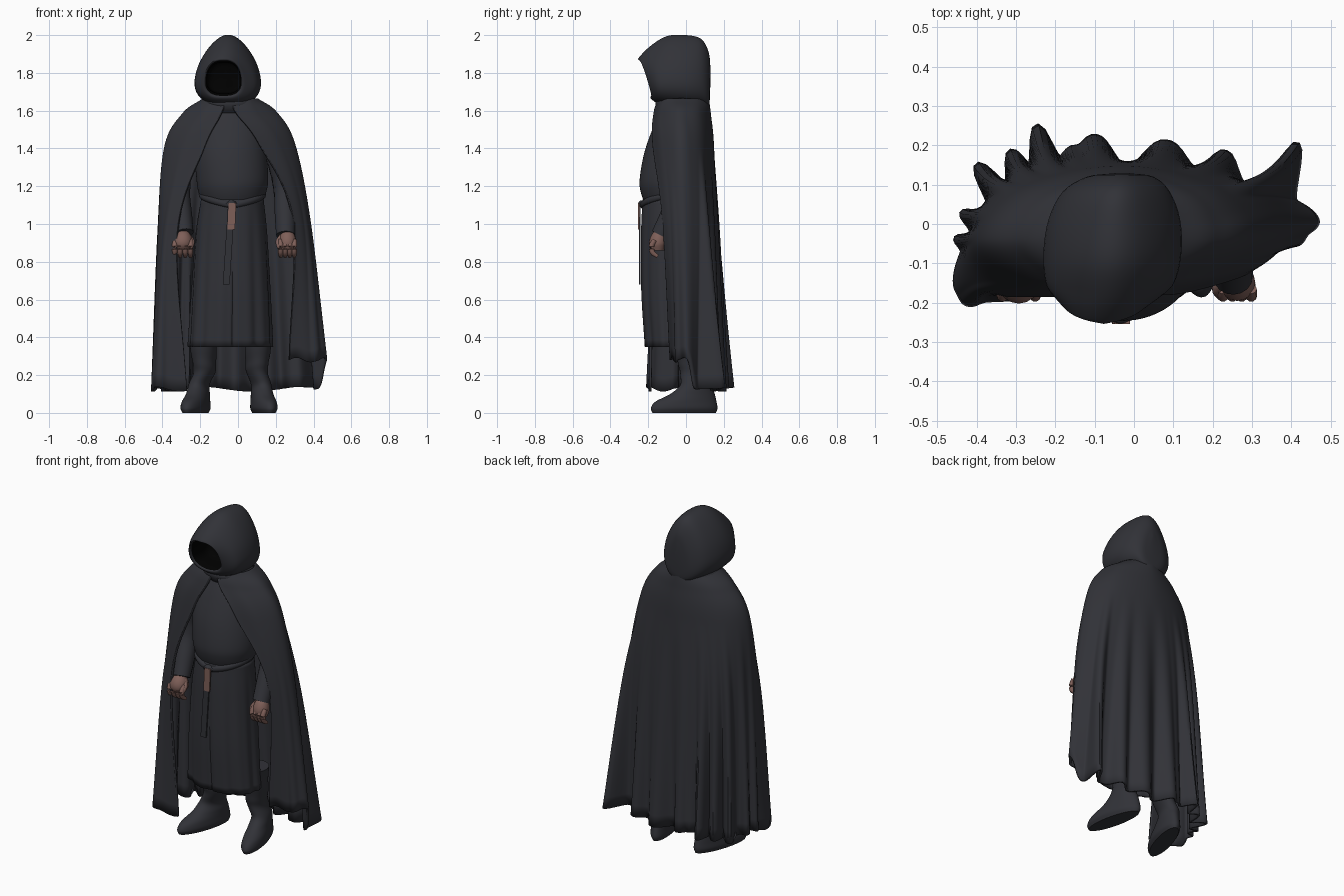
import bpy, bmesh, math
from mathutils import Vector

if "Cube" in bpy.data.objects:
    bpy.data.objects.remove(bpy.data.objects["Cube"])


def material(name, rgb):
    m = bpy.data.materials.new(name)
    m.diffuse_color = (*rgb, 1)
    m.use_nodes = True
    m.node_tree.nodes["Principled BSDF"].inputs["Base Color"].default_value = m.diffuse_color
    return m


CLOTH = material("charcoal cloth", (0.031, 0.032, 0.039))
BLACK = material("black void", (0, 0, 0))
SKIN = material("brown skin", (0.21, 0.115, 0.098))


def spline(pts, t):
    """Catmull-Rom through tuples, t in 0..1."""
    n = len(pts) - 1
    f = min(max(t, 0), 1) * n
    i = min(int(f), n - 1)
    f -= i
    p1, p2 = pts[i], pts[i + 1]
    p0 = pts[i - 1] if i else tuple(2 * a - b for a, b in zip(p1, p2))
    p3 = pts[i + 2] if i + 2 <= n else tuple(2 * b - a for a, b in zip(p1, p2))
    return tuple(0.5 * (2 * b + (c - a) * f + (2 * a - 5 * b + 4 * c - d) * f * f
                        + (3 * b - a - 3 * c + d) * f ** 3)
                 for a, b, c, d in zip(p0, p1, p2, p3))


def skin_rings(name, rings, mats, closed=True, caps=True, thick=0, rule=None):
    """Joins rows of points into a smooth surface."""
    bm = bmesh.new()
    rows = [[bm.verts.new(p) for p in r] for r in rings]
    n = len(rows[0])
    for k in range(len(rows) - 1):
        for j in range(n if closed else n - 1):
            a, b = rows[k], rows[k + 1]
            f = bm.faces.new((a[j], a[(j + 1) % n], b[(j + 1) % n], b[j]))
            f.material_index = rule(k) if rule else 0
    if caps:
        bm.faces.new(rows[0]).material_index = rule(0) if rule else 0
        bm.faces.new(rows[-1])
    bmesh.ops.recalc_face_normals(bm, faces=bm.faces)
    me = bpy.data.meshes.new(name)
    bm.to_mesh(me)
    bm.free()
    ob = bpy.data.objects.new(name, me)
    bpy.context.collection.objects.link(ob)
    for m in mats:
        me.materials.append(m)
    for p in me.polygons:
        p.use_smooth = True
    if thick:
        s = ob.modifiers.new("thickness", 'SOLIDIFY')
        s.thickness, s.offset = thick, 0
    bpy.context.view_layer.objects.active = ob
    ob.select_set(True)
    bpy.ops.object.shade_smooth_by_angle(angle=math.radians(50))
    ob.select_set(False)
    return ob


def stack(name, keys, mat=CLOTH, steps=24, n=64, ripple=None, yaw=0, **kw):
    """Ellipses (cx, cy, rx, ry, z) stacked upward."""
    rings = []
    for k in range(steps + 1):
        t = k / steps
        cx, cy, rx, ry, z = spline(keys, t)
        row = []
        for j in range(n):
            a = 2 * math.pi * j / n
            s = 1 + (ripple(a, t) if ripple else 0)
            dx, dy = rx * s * math.cos(a), ry * s * math.sin(a) + cy
            row.append((cx + dx * math.cos(yaw) - dy * math.sin(yaw),
                        dx * math.sin(yaw) + dy * math.cos(yaw), z))
        rings.append(row)
    return skin_rings(name, rings, [mat], **kw)


def tube(name, path, mat=CLOTH, steps=16, n=16):
    """Round sweep along (x, y, z, radius)."""
    rings = []
    for k in range(steps + 1):
        p = spline(path, k / steps)
        d = Vector(spline(path, k / steps + 0.01)[:3]) - Vector(spline(path, k / steps - 0.01)[:3])
        q = d.to_track_quat('Z', 'Y')
        rings.append([Vector(p[:3]) + q @ Vector((p[3] * math.cos(a), p[3] * math.sin(a), 0))
                      for a in (2 * math.pi * j / n for j in range(n))])
    return skin_rings(name, rings, [mat])


# Cape: five cross-sections from the right-hand front edge round the back
LEVELS = [
    [(-.04, -.14), (.06, -.105), (.10, -.03), (.07, .06), (-.03, .115), (-.14, .06), (-.18, -.03), (-.14, -.105), (-.06, -.14)],
    [(-.01, -.165), (.10, -.13), (.20, -.04), (.15, .07), (-.03, .125), (-.22, .07), (-.29, -.04), (-.20, -.13), (-.09, -.165)],
    [(.11, -.172), (.22, -.12), (.295, -.02), (.21, .09), (-.03, .142), (-.28, .09), (-.385, -.04), (-.30, -.14), (-.18, -.178)],
    [(.29, -.12), (.34, -.08), (.375, 0), (.285, .10), (-.03, .15), (-.32, .10), (-.415, -.05), (-.39, -.15), (-.32, -.18)],
    [(.27, -.08), (.38, -.05), (.465, .01), (.335, .08), (-.03, .13), (-.32, .08), (-.43, -.06), (-.44, -.18), (-.27, -.19)]]
LEVEL_Z = [(1.66,), (1.58,), (1.40,), (0.95,), (0.13,)]
# Fold ridges: place along the hem, depth, width
FOLDS = [(.16, .015, .02), (.355, .14, .014), (.42, .08, .014), (.465, .085, .02), (.525, .095, .019),
         (.55, .05, .01), (.574, .14, .012), (.604, .095, .013),
         (.64, .10, .012), (.695, .045, .012), (.74, .03, .012), (.90, .015, .02)]


def cape_point(u, v):
    x, y = spline([spline(l, u) for l in LEVELS], v)
    x2, y2 = spline([spline(l, u + .01) for l in LEVELS], v)
    x1, y1 = spline([spline(l, u - .01) for l in LEVELS], v)
    n = Vector((y2 - y1, x1 - x2))
    n = n.normalized() if n.length > 1e-6 else Vector((0, 0))
    c = Vector((x + .02, y))
    if n.dot(c) < 0 and 0.1 < u < 0.9:
        n = -n
    z0 = spline(LEVEL_Z, v)[0]
    w = max(0, (1.4 - z0) / 1.27) ** 1.3
    d = w * sum(a * math.exp(-abs((u - m) / s) ** 2.3) for m, a, s in FOLDS)
    rise = 1 / (1 + math.exp((u - .29) * 90))
    hem = .125 + .155 * rise + .012 * math.sin(u * 37)
    z = 1.66 - (1.66 - z0) * (1.66 - hem) / 1.53
    return (x + n.x * d, y + n.y * d, z)


skin_rings("cape", [[cape_point(j / 260, k / 48) for j in range(261)] for k in range(49)],
           [CLOTH], closed=False, caps=False, thick=.014)

# Hood: egg-shaped rings (cx, half width, bottom z, top z, bottom y, top y), dark inside first
HOOD = [(-.06, .03, 1.76, 1.80, -.06, -.06), (-.07, .085, 1.70, 1.86, -.07, -.08), (-.076, .088, 1.69, 1.855, -.15, -.20),
        (-.077, .095, 1.678, 1.866, -.185, -.248), (-.075, .110, 1.66, 1.885, -.182, -.246),
        (-.062, .152, 1.635, 1.945, -.14, -.185), (-.055, .166, 1.62, 1.995, -.06, -.10),
        (-.05, .158, 1.615, 2.00, .02, .0), (-.045, .128, 1.615, 1.98, .085, .08),
        (-.035, .08, 1.62, 1.91, .12, .12), (-.03, .02, 1.70, 1.82, .128, .13)]
rings = []
for k in range(41):
    cx, hw, z0, z1, y0, y1 = spline(HOOD, k / 40)
    boxy = max(0, min(1, (20 - k) / 6))   # the mouth is squarer than the crown
    row = []
    for j in range(56):
        a = 2 * math.pi * j / 56
        c, s = math.cos(a), math.sin(a)
        c = math.copysign(abs(c) ** (.85 if c < 0 else 1 - .2 * boxy), c)
        s = math.copysign(abs(s) ** (1 - .25 * boxy), s)
        f = (c + 1) / 2
        back = .014 * boxy * abs(s)
        row.append((cx + hw * s * (1 - (.3 - .18 * boxy) * c), y0 + (y1 - y0) * f + back, z0 + (z1 - z0) * f))
    rings.append(row)
skin_rings("hood", rings, [CLOTH, BLACK], rule=lambda k: 1 if k < 12 else 0)

# Cowl roll where hood meets cape
stack("cowl", [(-.045, -.02, .10, .10, 1.57), (-.045, -.02, .145, .135, 1.61),
               (-.05, -.025, .15, .135, 1.65), (-.05, -.02, .11, .10, 1.69)])

# Robe: blousing top, belted waist and a pleated skirt
stack("robe_top", [(-.04, -.03, .10, .09, 1.62), (-.04, -.045, .17, .125, 1.52), (-.04, -.065, .19, .155, 1.38),
                   (-.03, -.08, .19, .165, 1.24), (-.03, -.08, .18, .16, 1.17), (-.03, -.08, .155, .135, 1.10)])


def pleats(a, t):
    front = math.exp(-((a - 1.5 * math.pi - .05) / .035) ** 2)
    return t * (.03 * math.sin(9 * a) + .015 * math.sin(17 * a + 1) - .07 * front)


stack("robe_skirt", [(-.03, -.08, .16, .145, 1.13), (-.035, -.08, .182, .153, .95), (-.037, -.08, .2, .152, .65),
                     (-.04, -.07, .215, .142, .35)], n=160, ripple=pleats, caps=False, thick=.012)

# Belt with a sagging front
belt = [[(-.03 + (.165 + .013 * math.cos(b)) * math.cos(a), -.08 + (.15 + .013 * math.cos(b)) * math.sin(a),
          1.125 + .018 * math.sin(b) + .025 * math.sin(a) + .03 * abs(math.cos(a)))
         for b in (math.pi * i / 5 for i in range(10))] for a in (math.pi * j / 32 for j in range(65))]
skin_rings("belt", belt, [CLOTH], caps=False)
tube("belt_knot", [(-.06, -.232, 1.10, .012), (-.035, -.234, 1.105, .02), (-.005, -.232, 1.10, .012)])


def strap(name, x0, x1, z0, z1, y, w, mat):
    rings = [[(x + sx * w, y + sy * .004, z) for sx, sy in ((-1, -1), (1, -1), (1, 1), (-1, 1))]
             for x, z in ((x0, z0), (x1, z1))]
    skin_rings(name, rings, [mat])


strap("belt_tail", -.035, -.062, 1.10, .68, -.244, .018, CLOTH)
strap("belt_tail_tan", -.03, -.036, 1.11, .97, -.25, .02, SKIN)

# Arms, hands and fingers
for side, path, hx, g in (
        ("right", [(-.22, -.01, 1.52, .06), (-.30, -.02, 1.36, .07), (-.315, -.03, 1.18, .062),
                   (-.30, -.09, 1.04, .058), (-.285, -.14, .95, .05)], -.293, 1.15),
        ("left", [(.14, -.01, 1.52, .06), (.215, -.02, 1.36, .068), (.245, -.03, 1.18, .058),
                  (.25, -.085, 1.04, .055), (.252, -.135, .94, .05)], .262, 1.0)):
    s = -1 if hx < 0 else 1
    tube(side + "_sleeve", path)
    tube(side + "_palm", [(hx, -.13, .96, .028), (hx, -.142, .93, .042 * g), (hx, -.15, .895, .046 * g),
                          (hx, -.15, .86, .034)], SKIN)
    for i in range(4):
        x = hx + (i - 1.5) * .024 * g
        tube(f"{side}_finger_{i}", [(x, -.165, .915, .014), (x, -.182, .885, .015), (x, -.178, .85, .014),
                                    (x, -.15, .828, .01)], SKIN, 8, 10)
    tube(side + "_thumb", [(hx - s * .03, -.14, .935, .015), (hx - s * .05, -.165, .905, .014),
                           (hx - s * .042, -.185, .87, .01)], SKIN, 8, 10)

# Boots with wrinkled shafts
for side, fx, lx, yaw in (("right", -.222, -.19, -.3), ("left", .135, .11, .22)):
    stack(side + "_boot", [(fx, -.01, .05, .172, 0), (fx, -.01, .062, .18, .025), (fx, .0, .06, .165, .06),
                           (fx, .035, .055, .12, .10), (fx, .055, .052, .085, .15), (lx, .045, .056, .078, .22),
                           (lx, .03, .064, .08, .30), (lx, .01, .075, .085, .45)],
          yaw=yaw, steps=40, ripple=lambda a, t: .05 * math.sin(t * 45 + 2 * math.sin(a)) * max(0, t - .4))
